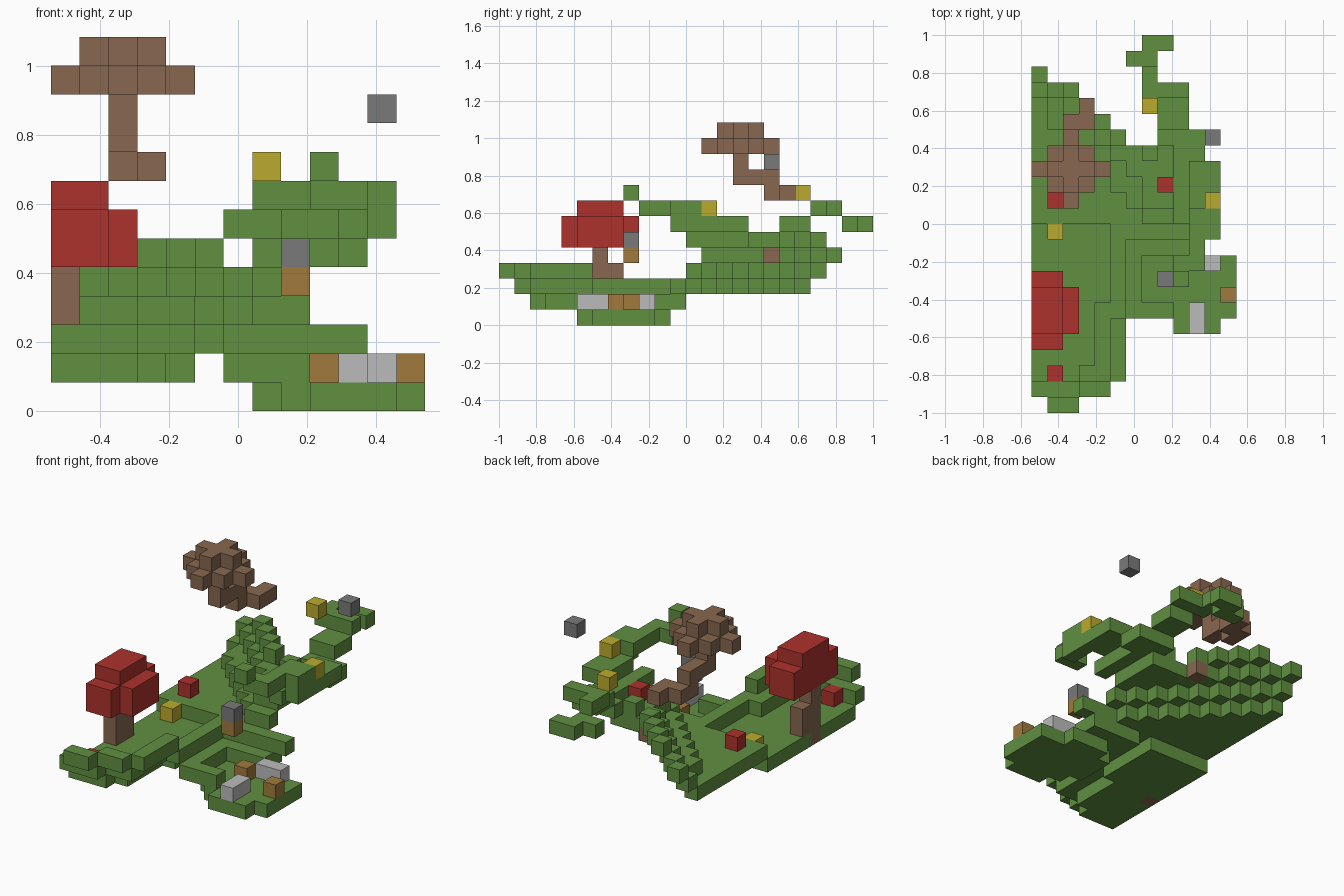
import bpy
import bmesh
from mathutils import Vector

old = bpy.data.objects.get("Cube")
if old:
    bpy.data.objects.remove(old, do_unlink=True)

UNIT = 1 / 12
ORIGIN = Vector((-6.5, -12, 0))


def make_material(name, red, green, blue):
    mat = bpy.data.materials.new(name)
    mat.use_nodes = True
    colour = (red, green, blue, 1)
    mat.diffuse_color = colour
    mat.node_tree.nodes["Principled BSDF"].inputs["Base Color"].default_value = colour
    return mat


GRASS = make_material("grass_green", .12, .28, .053)
LEAF = make_material("leaf_red", .42, .032, .026)
BARK = make_material("bark_brown", .246, .138, .08)
STONE = make_material("dark_grey", .195, .195, .195)
PALE = make_material("light_grey", .5, .5, .5)
YELLOW = make_material("yellow", .5, .407, .026)
OCHRE = make_material("ochre", .352, .195, .045)


class Part:
    """A set of unit cells that becomes one mesh of exposed faces."""

    def __init__(self, name, material):
        self.name, self.material, self.cells = name, material, set()

    def block(self, x, y, z):
        spans = [v if isinstance(v, tuple) else (v, v) for v in (x, y, z)]
        xs, ys, zs = [range(low, high + 1) for low, high in spans]
        self.cells |= {(i, j, k) for i in xs for j in ys for k in zs}
        return self

    def build(self):
        bm = bmesh.new()
        for cell in sorted(self.cells):
            for axis in range(3):
                for side in (-1, 1):
                    step = [0, 0, 0]
                    step[axis] = side
                    if tuple(c + s for c, s in zip(cell, step)) in self.cells:
                        continue
                    normal = Vector(step) / 2
                    u = Vector([float(a == (axis + 1) % 3) for a in range(3)]) / 2
                    v = normal.cross(u) * 2
                    centre = Vector(cell) + Vector((.5, .5, .5)) + normal + ORIGIN
                    corners = (-u - v, u - v, u + v, -u + v)
                    bm.faces.new([bm.verts.new((centre + c) * UNIT) for c in corners])
        bmesh.ops.remove_doubles(bm, verts=bm.verts, dist=UNIT / 100)
        mesh = bpy.data.meshes.new(self.name)
        bm.to_mesh(mesh)
        bm.free()
        mesh.materials.append(self.material)
        obj = bpy.data.objects.new(self.name, mesh)
        bpy.context.scene.collection.objects.link(obj)


# Low front valley floor
valley = Part("front_valley_floor", GRASS)
valley.block(x=(0, 2), y=2, z=1)
valley.block(x=(0, 3), y=(3, 6), z=1)
valley.block(x=(0, 4), y=(7, 11), z=1)
valley.cells.discard((0, 6, 1))

# Overhanging rim of the front valley
rim = Part("front_valley_rim", GRASS)
rim.block(x=(0, 2), y=1, z=2)
rim.block(x=(3, 4), y=2, z=2)
rim.block(x=4, y=(3, 6), z=2)
rim.block(x=5, y=(6, 11), z=2)
rim.block(x=(1, 2), y=0, z=3)
rim.block(x=(3, 4), y=1, z=3)
rim.block(x=5, y=(2, 5), z=3)

# Sunken pond floor and its banks
pond = Part("pond_floor", GRASS)
pond.block(x=(9, 11), y=5, z=0)
pond.block(x=(8, 12), y=6, z=0)
pond.block(x=(7, 12), y=(7, 9), z=0)
pond.block(x=(8, 10), y=10, z=0)
banks = Part("pond_banks", GRASS)
banks.block(x=(6, 8), y=6, z=1)
banks.block(x=6, y=(6, 10), z=1)
banks.block(x=(7, 9), y=10, z=1)
banks.block(x=(6, 9), y=11, z=1)
banks.block(x=(6, 10), y=11, z=2)

# Raised back field, narrowing diagonally, with stepped terraces
field = Part("back_field", GRASS)
terraces = Part("back_terraces", GRASS)
for i in range(8):
    field.block(x=(0, i), y=19 - i, z=2)
    terraces.block(x=i, y=20 - i, z=3)
    if i:
        terraces.block(x=i, y=19 - i + 1 - 1, z=3)
    if i < 5:
        terraces.block(x=i, y=21 - i, z=4)
terraces.block(x=8, y=12, z=3)
for i in range(2, 6):
    terraces.block(x=i, y=22 - i, z=5)
terraces.block(x=5, y=16, z=4)
terraces.block(x=6, y=(15, 16), z=4)
terraces.block(x=7, y=(13, 16), z=4)
terraces.block(x=8, y=(13, 16), z=4)

# Winding high ledge on the left side
ledge = Part("winding_ledge", GRASS)
ledge.block(x=9, y=8, z=8)
ledge.block(x=(9, 10), y=9, z=7)
ledge.block(x=10, y=(10, 12), z=7)
ledge.block(x=11, y=(11, 12), z=7)
ledge.block(x=11, y=(11, 15), z=6)
ledge.block(x=10, y=(13, 15), z=6)
ledge.block(x=9, y=(12, 17), z=5)
ledge.block(x=10, y=(16, 17), z=5)
ledge.block(x=7, y=16, z=5)
ledge.block(x=8, y=17, z=5)
ledge.block(x=(8, 9), y=(18, 19), z=6)
ledge.block(x=(7, 9), y=20, z=7)
ledge.block(x=7, y=21, z=7)
ledge.block(x=(6, 7), y=22, z=6)
ledge.block(x=(7, 8), y=23, z=6)

# Red tree
trunk = Part("red_tree_trunk", BARK)
trunk.block(x=0, y=6, z=(1, 4)).block(x=0, y=7, z=(2, 3))
crown = Part("red_tree_crown", LEAF)
crown.block(x=(0, 1), y=(4, 8), z=(5, 6))
crown.block(x=2, y=(5, 7), z=(5, 6))
crown.block(x=(0, 1), y=(5, 7), z=7)

# Brown tree with a crooked trunk
crooked = Part("brown_tree_trunk", BARK)
crooked.block(x=3, y=(18, 19), z=8)
crooked.block(x=2, y=(17, 18), z=8)
crooked.block(x=2, y=(15, 17), z=9)
crooked.block(x=2, y=15, z=10)
brown = Part("brown_tree_crown", BARK)
brown.block(x=(1, 3), y=(14, 16), z=11)
brown.block(x=(0, 4), y=15, z=11).block(x=2, y=(13, 17), z=11)
brown.block(x=(1, 3), y=15, z=12).block(x=2, y=(14, 16), z=12)

# Small plants, stones and scattered details
plants = Part("red_plants", LEAF)
plants.block(x=1, y=2, z=2).block(x=1, y=13, z=3).block(x=8, y=14, z=5)
flowers = Part("yellow_flowers", YELLOW)
flowers.block(x=1, y=11, z=2).block(x=11, y=13, z=7).block(x=7, y=19, z=8)
stones = Part("dark_stones", STONE)
stones.block(x=8, y=8, z=5).block(x=11, y=17, z=10)
pebbles = Part("pale_stones", PALE)
pebbles.block(x=10, y=(5, 6), z=1).block(x=(10, 11), y=9, z=1)
stumps = Part("ochre_stumps", OCHRE)
stumps.block(x=8, y=8, z=4).block(x=12, y=7, z=1).block(x=9, y=8, z=1)
root = Part("terrace_root", BARK)
root.block(x=5, y=17, z=4)

for part in (valley, rim, pond, banks, field, terraces, ledge, trunk, crown,
             crooked, brown, plants, flowers, stones, pebbles, stumps, root):
    part.build()
